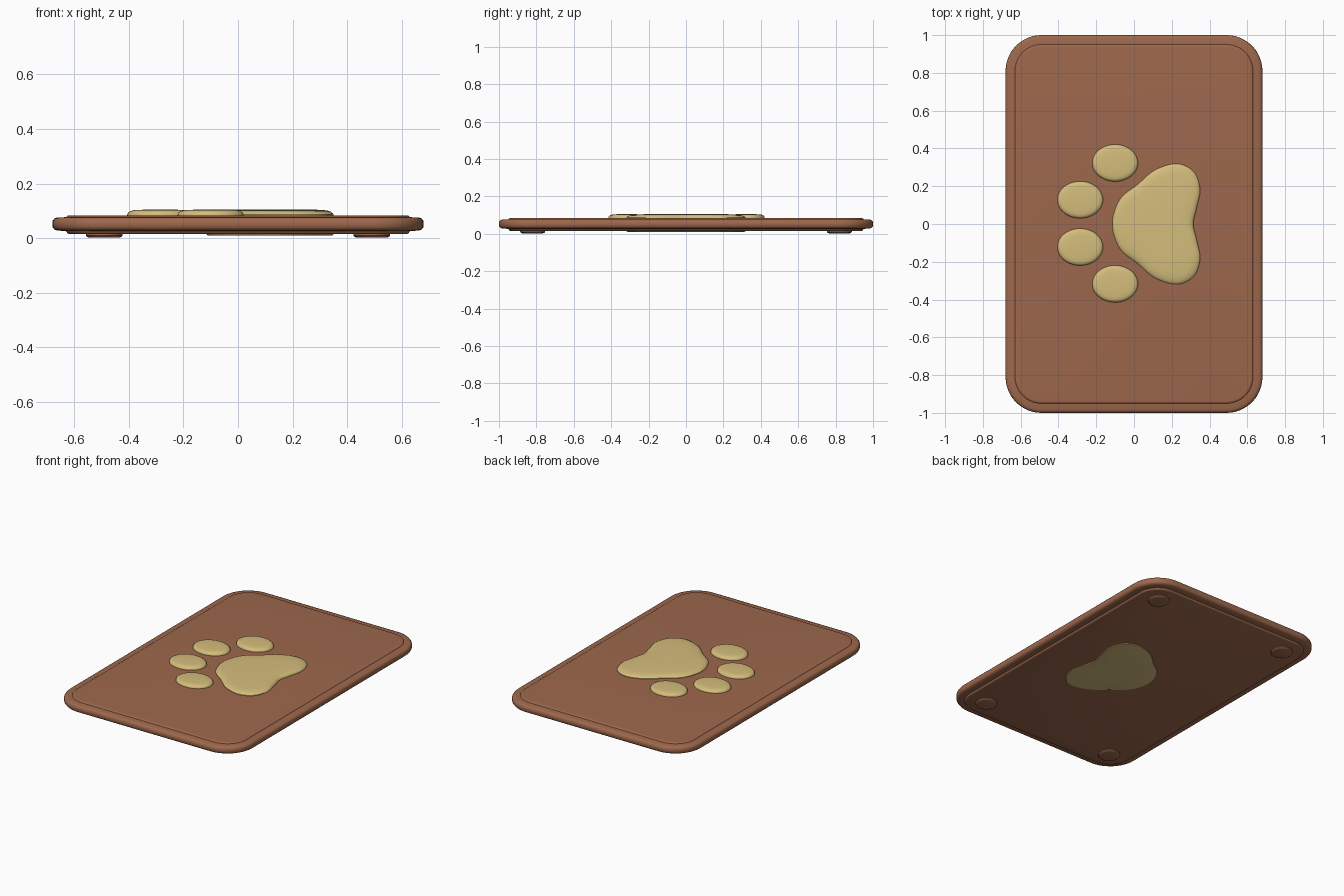
import bpy, bmesh, math
from mathutils import Vector

if "Cube" in bpy.data.objects:
    bpy.data.objects.remove(bpy.data.objects["Cube"])


def material(name, rgb):
    m = bpy.data.materials.new(name)
    m.diffuse_color = (*rgb, 1)
    m.use_nodes = True
    m.node_tree.nodes["Principled BSDF"].inputs["Base Color"].default_value = m.diffuse_color
    return m


brown = material("warm brown", (0.34, 0.138, 0.073))
gold = material("soft gold", (0.66, 0.51, 0.2))


def loft(name, rings, mat):
    """Skin a stack of equal-length rings of 3D points, closing both ends."""
    bm = bmesh.new()
    vs = [[bm.verts.new(p) for p in ring] for ring in rings]
    n = len(vs[0])
    for a, b in zip(vs, vs[1:]):
        for i in range(n):
            j = (i + 1) % n
            bm.faces.new((a[i], a[j], b[j], b[i]))
    bm.faces.new(vs[0][::-1])
    bm.faces.new(vs[-1])
    bmesh.ops.recalc_face_normals(bm, faces=bm.faces)
    me = bpy.data.meshes.new(name)
    bm.to_mesh(me)
    bm.free()
    me.materials.append(mat)
    ob = bpy.data.objects.new(name, me)
    bpy.context.collection.objects.link(ob)
    bpy.ops.object.select_all(action='DESELECT')
    ob.select_set(True)
    bpy.context.view_layer.objects.active = ob
    bpy.ops.object.shade_smooth_by_angle(angle=math.radians(35))
    return ob


def rounded_rect(inset, z, hx=0.68, hy=1.0, r=0.19, seg=12):
    hx, hy, r = hx - inset, hy - inset, r - inset
    pts = []
    for k, (sx, sy) in enumerate(((1, 1), (-1, 1), (-1, -1), (1, -1))):
        for i in range(seg + 1):
            a = (k + i / seg) * math.pi / 2
            pts.append((sx * (hx - r) + r * math.cos(a),
                        sy * (hy - r) + r * math.sin(a), z))
    return pts


def scaled(outline, s, z, c=(0, 0)):
    return [(c[0] + (x - c[0]) * s, c[1] + (y - c[1]) * s, z) for x, y in outline]


def ellipse(cx, cy, rx, ry, n=40):
    return [(cx + rx * math.cos(2 * math.pi * i / n),
             cy + ry * math.sin(2 * math.pi * i / n)) for i in range(n)]


def closed_spline(pts, sub=6):
    """Smooth closed curve through the points."""
    p = [Vector(q) for q in pts]
    out = []
    for i in range(len(p)):
        a, b, c, d = (p[(i + k) % len(p)] for k in (-1, 0, 1, 2))
        for s in range(sub):
            t = s / sub
            q = 0.5 * (2 * b + (c - a) * t + (2 * a - 5 * b + 4 * c - d) * t ** 2
                       + (3 * b - a - 3 * c + d) * t ** 3)
            out.append((q.x, q.y))
    return out


# Mat: rounded rim with a slightly raised panel above and below
profile = [(0.062, 0.016), (0.056, 0.018), (0.053, 0.022), (0.05, 0.027),
           (0.018, 0.029), (0.007, 0.033), (0.001, 0.041), (0, 0.053),
           (0.001, 0.065), (0.007, 0.073), (0.018, 0.077), (0.05, 0.078),
           (0.052, 0.081), (0.056, 0.0835), (0.064, 0.0845)]
loft("mat", [rounded_rect(d, z) for d, z in profile], brown)

# Four low round feet
for sx in (-1, 1):
    for sy in (-1, 1):
        c = (sx * 0.49, sy * 0.82)
        o = ellipse(*c, 0.067, 0.067, 32)
        loft("foot", [scaled(o, s, z, c) for s, z in
                      ((0.8, 0.003), (0.93, 0.005), (1, 0.01), (1, 0.03))], brown)

# Pillow-shaped edge shared by the toes and the main pad
dome = [(1, 0.088), (0.985, 0.093), (0.95, 0.098), (0.89, 0.102),
        (0.8, 0.1045), (0.6, 0.106), (0.3, 0.107)]

# Toe pads
for x, y in ((-0.1, 0.32), (-0.285, 0.125)):
    for sy in (-1, 1):
        c = (x, sy * y + 0.003)
        o = ellipse(*c, 0.121, 0.098)
        loft("toe_pad", [scaled(o, 1, 0.07, c)]
             + [scaled(o, s, z - 0.001, c) for s, z in dome], gold)

# Main pad, running through the mat and showing underneath
half = [(-0.075, 0.13), (0.02, 0.21), (0.11, 0.285), (0.225, 0.319),
        (0.315, 0.278), (0.35, 0.185), (0.332, 0.085)]
outline = closed_spline([(-0.115, 0)] + [(x, -y) for x, y in half]
                        + [(0.314, 0)] + [(x, y) for x, y in half[::-1]])
pc = (0.15, 0)
loft("main_pad", [scaled(outline, s, z, pc) for s, z in
                  [(0.5, 0.01), (0.96, 0.0105), (0.99, 0.012), (1, 0.016)] + dome], gold)

# Rest the feet exactly on the ground
for ob in bpy.data.objects:
    ob.location.z -= 0.001
